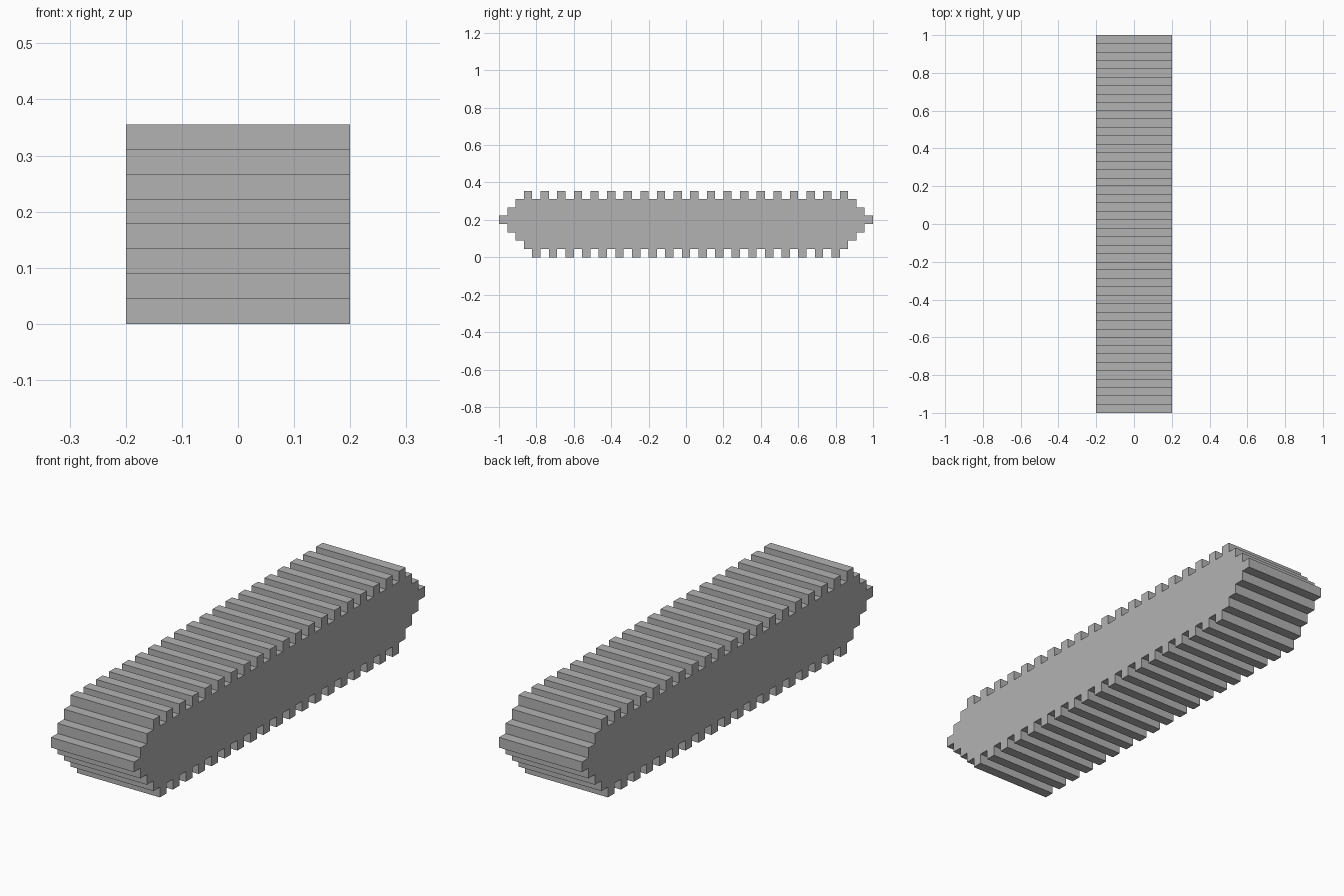
import bpy
import bmesh

if "Cube" in bpy.data.objects:
    bpy.data.objects.remove(bpy.data.objects["Cube"], do_unlink=True)

CELL = 2 / 45          # size of one step and one tread tooth
HALF_WIDTH = 0.2

rubber = bpy.data.materials.new("track_grey")
rubber.use_nodes = True
grey = (0.45, 0.45, 0.45, 1)
rubber.diffuse_color = grey
rubber.node_tree.nodes["Principled BSDF"].inputs["Base Color"].default_value = grey


def teeth(count, base, tip):
    """Square-wave edge running front to back, in cells."""
    points = []
    for i in range(count):
        start = -count + 0.5 + 2 * i
        points += [(start, base), (start, tip), (start + 1, tip), (start + 1, base)]
    return points


def stepped_end(lengths):
    """Staircase on the back end; one row per cell of height."""
    points = []
    for row, length in enumerate(lengths, start=1):
        points += [(length / 2, row), (length / 2, row + 1)]
    return points


# Closed side outline: bottom teeth, back steps, top teeth, front steps
back = stepped_end([39, 41, 43, 45, 43, 41])
front = [(-y, z) for y, z in reversed(back)]
outline = teeth(19, 1, 0) + back + teeth(20, 7, 8)[::-1] + front

# Extrude the outline across the width
bm = bmesh.new()
side = bm.faces.new([bm.verts.new((-HALF_WIDTH, y * CELL, z * CELL)) for y, z in outline])
extruded = bmesh.ops.extrude_face_region(bm, geom=[side], use_keep_orig=True)
moved = [v for v in extruded["geom"] if isinstance(v, bmesh.types.BMVert)]
bmesh.ops.translate(bm, verts=moved, vec=(2 * HALF_WIDTH, 0, 0))
bmesh.ops.recalc_face_normals(bm, faces=bm.faces)

mesh = bpy.data.meshes.new("tread_track")
bm.to_mesh(mesh)
bm.free()
mesh.materials.append(rubber)
track = bpy.data.objects.new("tread_track", mesh)
bpy.context.collection.objects.link(track)
